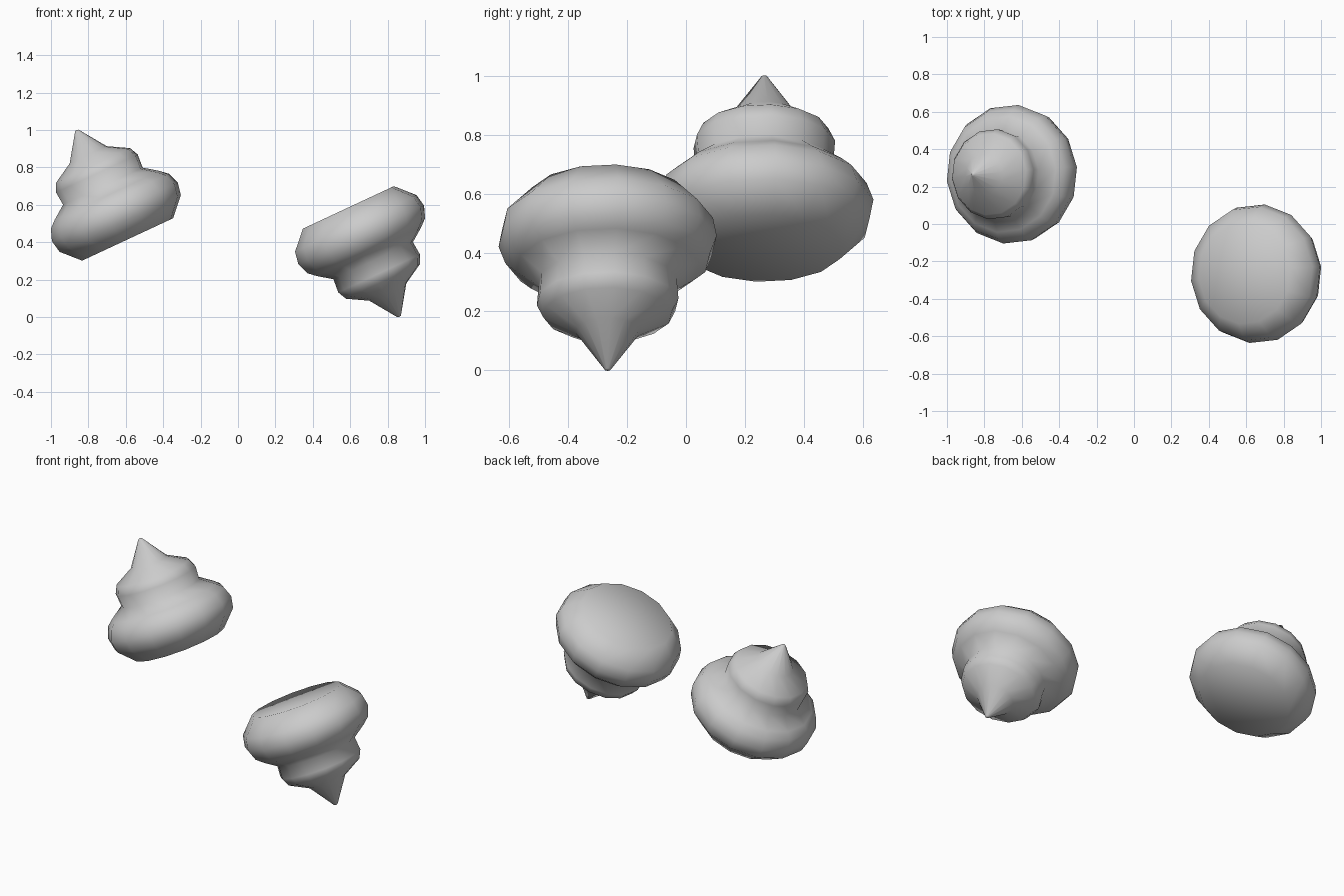
import bpy, bmesh, math
from mathutils import Matrix, Vector

if "Cube" in bpy.data.objects:
    bpy.data.objects.remove(bpy.data.objects["Cube"])

SEGMENTS = 14
PHASE = math.radians(6)
# (radius, distance below the tip): pointed tip, middle tier, wide tier, flat base
PROFILE = [(0.01, 0.003), (0.11, 0.147), (0.219, 0.209), (0.242, 0.257),
           (0.236, 0.332), (0.312, 0.387), (0.35, 0.421), (0.373, 0.484),
           (0.360, 0.552), (0.270, 0.646)]


def tiered_swirl(name, matrix):
    """Lathed tiered shape with its tip at the local origin."""
    bm = bmesh.new()
    rings = []
    for r, d in PROFILE:
        rings.append([bm.verts.new((r * math.cos(PHASE + i * math.tau / SEGMENTS),
                                    r * math.sin(PHASE + i * math.tau / SEGMENTS), -d))
                      for i in range(SEGMENTS)])
    tip = bm.verts.new((0, 0, 0))
    base = bm.verts.new((0, 0, -PROFILE[-1][1]))
    for i in range(SEGMENTS):
        j = (i + 1) % SEGMENTS
        bm.faces.new((tip, rings[0][i], rings[0][j]))
        for a, b in zip(rings, rings[1:]):
            bm.faces.new((a[i], b[i], b[j], a[j]))
        bm.faces.new((base, rings[-1][j], rings[-1][i]))
    bm.transform(matrix)
    bmesh.ops.recalc_face_normals(bm, faces=bm.faces)
    for f in bm.faces:
        f.smooth = True
    mesh = bpy.data.meshes.new(name)
    bm.to_mesh(mesh)
    bm.free()
    obj = bpy.data.objects.new(name, mesh)
    bpy.context.collection.objects.link(obj)
    return obj


# Upright swirl leaning outward, and its point-mirrored twin hanging tip down
upright = Matrix.Translation((-0.863, 0.266, 1.0)) @ Matrix.Rotation(math.radians(-25), 4, 'Y')
inverted = Matrix.Translation((0, 0, 1)) @ Matrix.Diagonal((-1, -1, -1, 1)) @ upright
tiered_swirl("upright_swirl", upright)
tiered_swirl("inverted_swirl", inverted)
